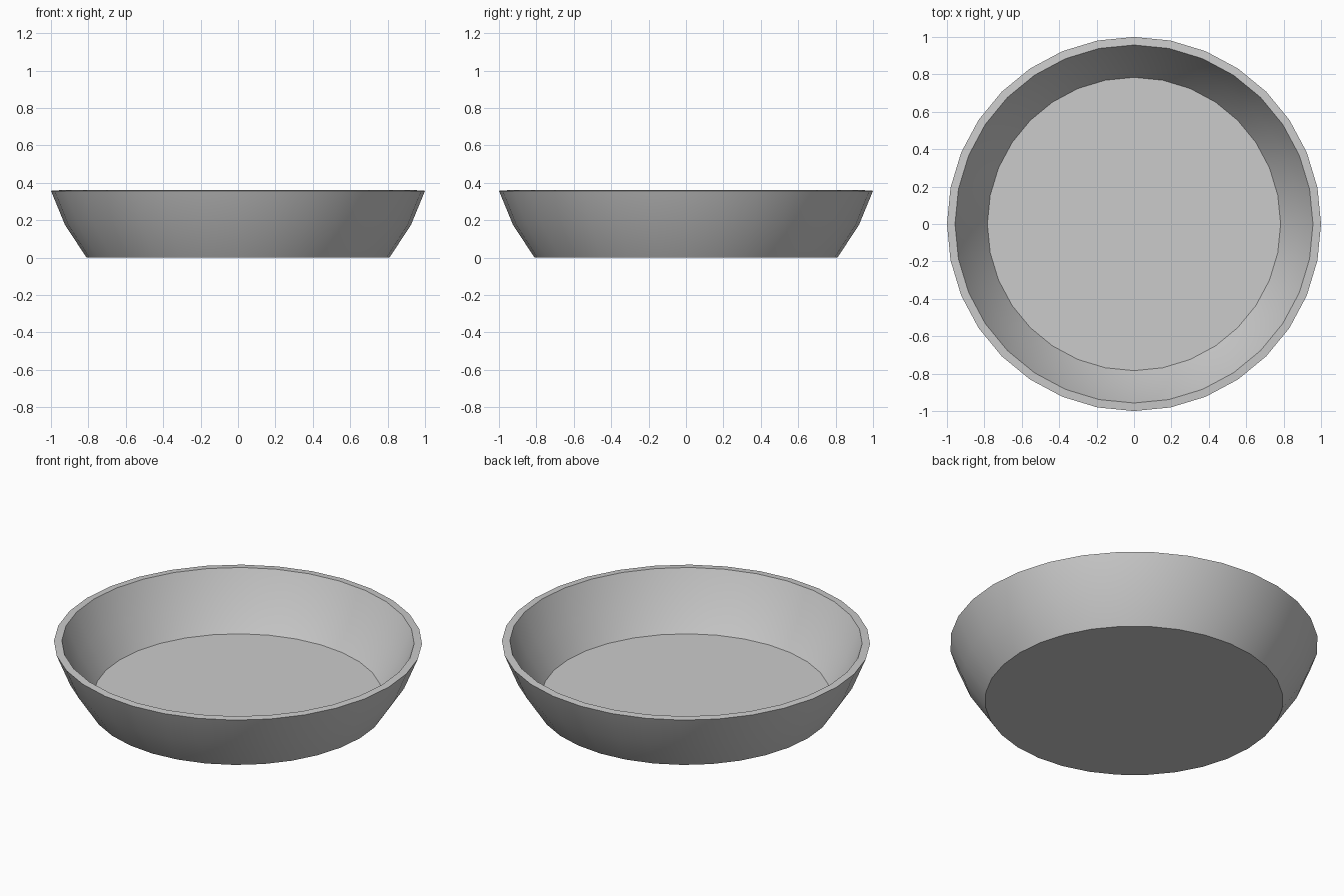
import bpy, bmesh, math

if "Cube" in bpy.data.objects:
    bpy.data.objects.remove(bpy.data.objects["Cube"])

SEGMENTS = 32
# Profile (radius, height): outer base, outer wall, rim, inner wall, inner floor
PROFILE = [(0.81, 0.0), (0.925, 0.175), (1.0, 0.357),
           (0.957, 0.36), (0.882, 0.195), (0.784, 0.043)]

bm = bmesh.new()
rings = []
for r, z in PROFILE:
    ring = []
    for i in range(SEGMENTS):
        a = 2 * math.pi * i / SEGMENTS
        ring.append(bm.verts.new((r * math.cos(a), r * math.sin(a), z)))
    rings.append(ring)

# Walls and rim
for lo, hi in zip(rings, rings[1:]):
    for i in range(SEGMENTS):
        j = (i + 1) % SEGMENTS
        bm.faces.new((lo[i], lo[j], hi[j], hi[i]))

# Underside and inner floor
bm.faces.new(list(reversed(rings[0])))
bm.faces.new(rings[-1])
bmesh.ops.recalc_face_normals(bm, faces=bm.faces)

mesh = bpy.data.meshes.new("shallow_dish")
bm.to_mesh(mesh)
bm.free()
dish = bpy.data.objects.new("shallow_dish", mesh)
bpy.context.collection.objects.link(dish)

# Smooth walls with crisp rim and floor edges
bpy.context.view_layer.objects.active = dish
dish.select_set(True)
bpy.ops.object.shade_smooth_by_angle(angle=math.radians(30))
